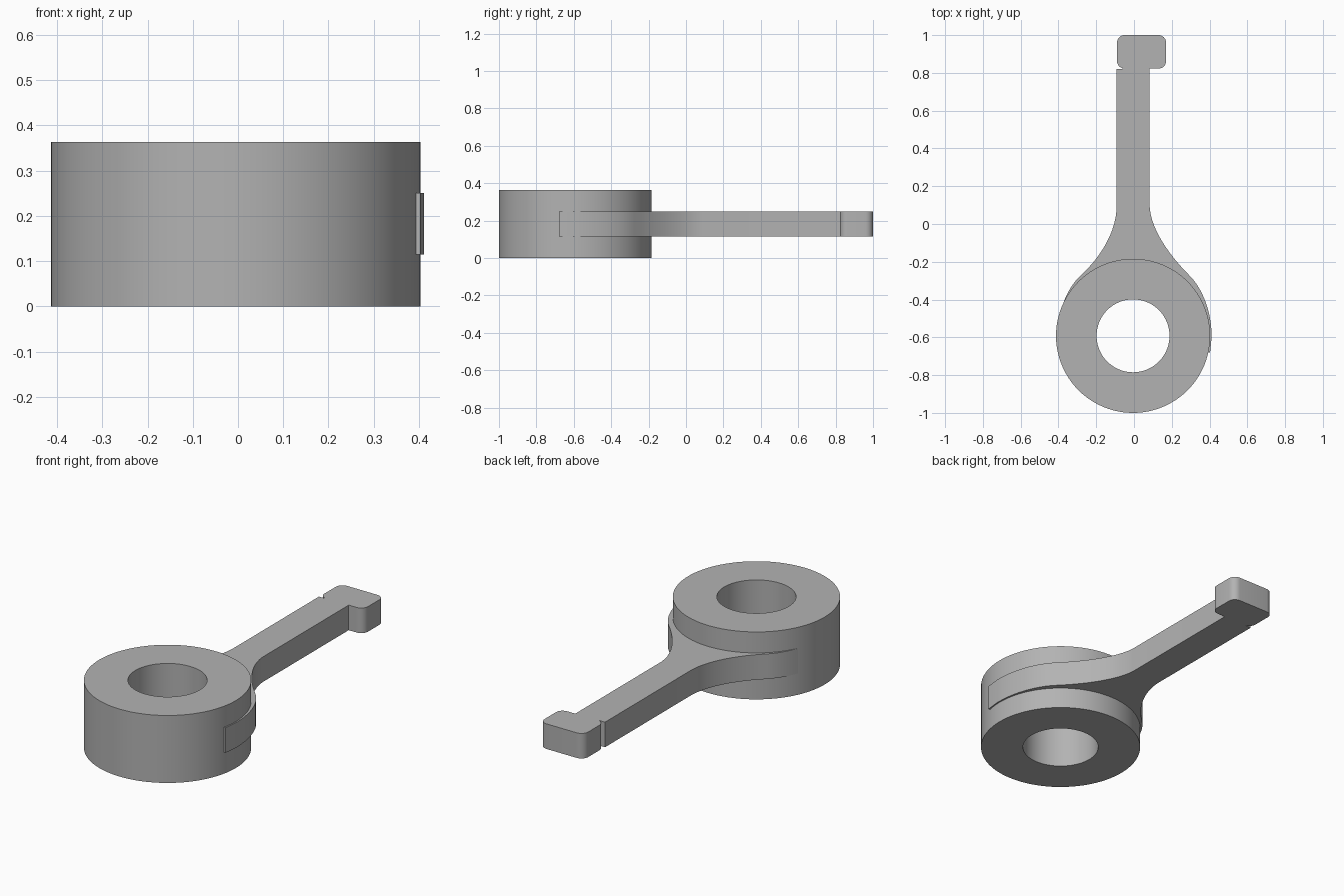
import bpy, bmesh, math
from mathutils import Vector
from mathutils.geometry import interpolate_bezier

cube = bpy.data.objects.get("Cube")
if cube:
    bpy.data.objects.remove(cube, do_unlink=True)

grey = bpy.data.materials.new("plain_grey")
grey.use_nodes = True
colour = (0.45, 0.45, 0.45, 1)
grey.diffuse_color = colour
grey.node_tree.nodes["Principled BSDF"].inputs["Base Color"].default_value = colour

CX, CY = -0.005, -0.592
OUTER, INNER, HEIGHT = 0.408, 0.193, 0.363
ARM_LOW, ARM_HIGH = 0.115, 0.25


def finish(name, bm):
    bmesh.ops.recalc_face_normals(bm, faces=bm.faces)
    mesh = bpy.data.meshes.new(name)
    bm.to_mesh(mesh)
    bm.free()
    mesh.materials.append(grey)
    obj = bpy.data.objects.new(name, mesh)
    bpy.context.collection.objects.link(obj)
    bpy.ops.object.select_all(action='DESELECT')
    bpy.context.view_layer.objects.active = obj
    obj.select_set(True)
    bpy.ops.object.shade_smooth_by_angle(angle=math.radians(30))
    return obj


def plate(name, outline, low, high):
    """Extrude a closed outline between two heights."""
    bm = bmesh.new()
    face = bm.faces.new([bm.verts.new((x, y, low)) for x, y in outline])
    result = bmesh.ops.extrude_face_region(bm, geom=[face], use_keep_orig=True)
    top = [v for v in result["geom"] if isinstance(v, bmesh.types.BMVert)]
    bmesh.ops.translate(bm, verts=top, vec=(0, 0, high - low))
    return finish(name, bm)


def curve(*points, steps=12):
    a, b, c, d = [Vector((x, y, 0)) for x, y in points]
    return [(p.x, p.y) for p in interpolate_bezier(a, b, c, d, steps)]


def arc(x, y, radius, start, end, steps=8):
    angles = [math.radians(start + (end - start) * i / steps) for i in range(steps + 1)]
    return [(x + radius * math.cos(a), y + radius * math.sin(a)) for a in angles]


# Thick hub ring with a through hole
bm = bmesh.new()
profile = [(INNER, 0), (OUTER, 0), (OUTER, HEIGHT), (INNER, HEIGHT)]
verts = [bm.verts.new((CX + r, CY, z)) for r, z in profile]
edges = [bm.edges.new((verts[i], verts[(i + 1) % 4])) for i in range(4)]
bmesh.ops.spin(bm, geom=verts + edges, cent=(CX, CY, 0), axis=(0, 0, 1),
               angle=math.tau, steps=96, use_merge=True)
bmesh.ops.remove_doubles(bm, verts=bm.verts, dist=0.0001)
finish("hub_ring", bm)

# Arm whose flared root wraps around the hub
left_root = curve((-0.34, -0.40), (-0.35, -0.35), (-0.32, -0.31), (-0.29, -0.285), steps=6)
left_root = curve((-0.405, -0.55), (-0.395, -0.46), (-0.36, -0.35), (-0.29, -0.28))
left_flare = curve((-0.29, -0.28), (-0.19, -0.19), (-0.10, -0.06), (-0.092, 0.08))
right_flare = curve((0.083, 0.09), (0.09, -0.03), (0.19, -0.17), (0.296, -0.275))
right_root = curve((0.296, -0.275), (0.36, -0.34), (0.412, -0.46), (0.411, -0.6))
inside = arc(CX, CY, 0.32, -15, 175, 24)
shaft_end = [(-0.092, 0.82), (-0.06, 0.82), (-0.06, 0.84), (0.083, 0.84)]
plate("arm", left_root[:-1] + left_flare + shaft_end + right_flare[:-1]
      + right_root + [(0.403, -0.68)] + inside, ARM_LOW, ARM_HIGH)

# Offset head with rounded corners
X0, X1, Y0, Y1, R = -0.09, 0.17, 0.823, 1.0, 0.04
head = (arc(X1 - R, Y0 + R, R, -90, 0) + arc(X1 - R, Y1 - R, R, 0, 90)
        + arc(X0 + R, Y1 - R, R, 90, 180) + arc(X0 + R, Y0 + R, R, 180, 270))
plate("arm_head", head, ARM_LOW, ARM_HIGH)
